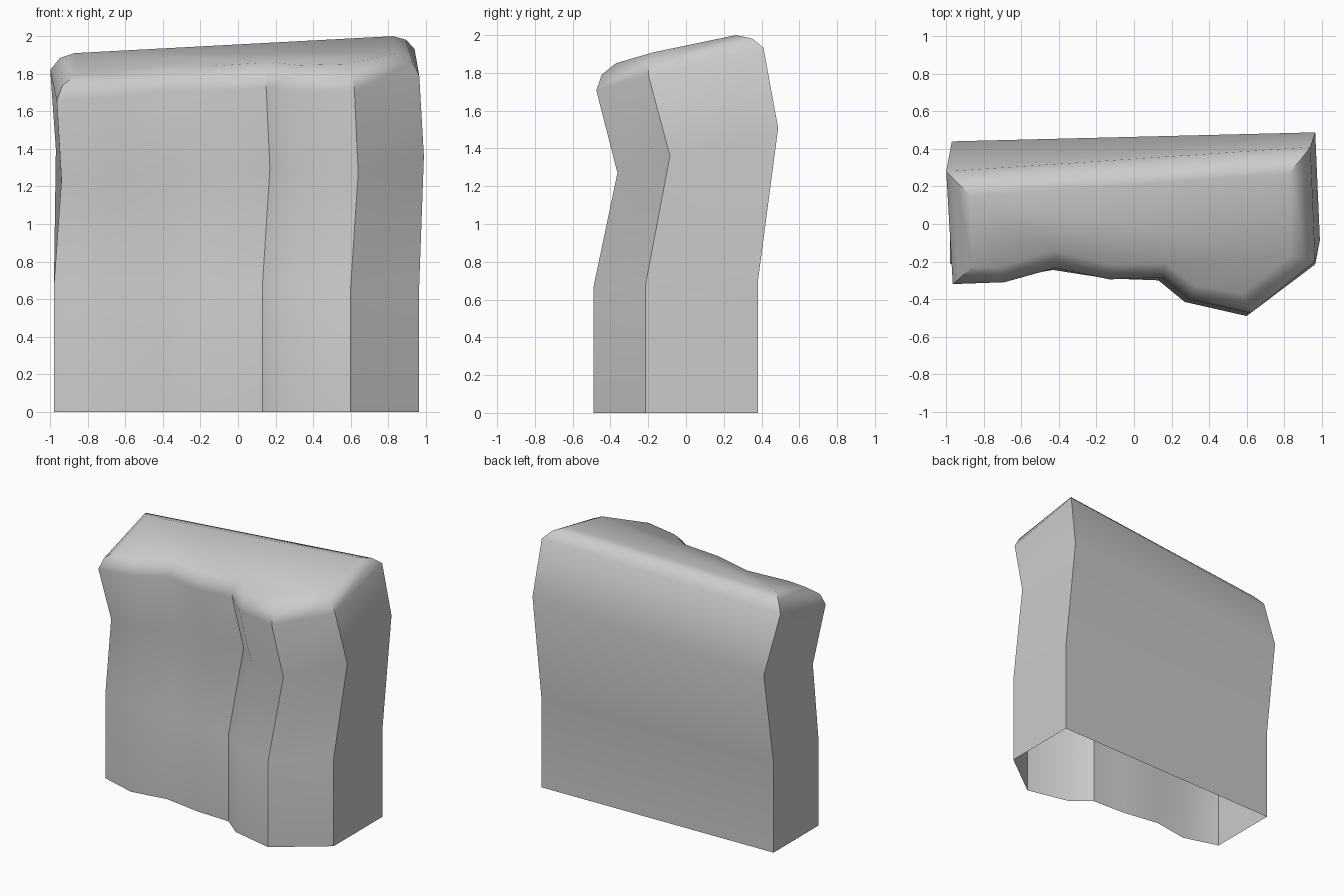
import bpy, bmesh

if "Cube" in bpy.data.objects:
    bpy.data.objects.remove(bpy.data.objects["Cube"])

# Plan outline, counter-clockwise from the front left corner (x, y)
base = [(-0.98, -0.21), (-0.71, -0.29), (-0.43, -0.245), (-0.14, -0.29), (0.13, -0.30),
        (0.27, -0.415), (0.60, -0.49), (0.965, -0.215), (0.965, 0.38), (-0.98, 0.335)]
# Sideways shift of the outline at the waist (dx, dy)
waist_shift = [(0.04, 0.01), (0.04, 0.06), (0.04, 0.09), (0.04, 0.11), (0.04, 0.125),
               (0.04, 0.13), (0.04, 0.127), (0.025, 0.13), (0.0, 0.108), (0.01, 0.105)]
# Outer rim and inner top edge of the rounded cap
rim = [(-0.965, -0.32), (-0.69, -0.31), (-0.42, -0.235), (-0.13, -0.295), (0.15, -0.285),
       (0.29, -0.40), (0.62, -0.475), (0.965, -0.20), (0.94, 0.41), (-1.0, 0.28)]
top = [(-0.86, -0.23), (-0.72, -0.23), (-0.42, -0.14), (-0.13, -0.215), (0.17, -0.21),
       (0.33, -0.33), (0.575, -0.37), (0.835, -0.17), (0.825, 0.265), (-0.87, 0.15)]


def tilted(points, height, slope_x, slope_y):
    """Lay a plan outline on a sloping plane."""
    return [(x, y, height + slope_x * x + slope_y * y) for x, y in points]


waist = [(x + dx, y + dy) for (x, y), (dx, dy) in zip(base, waist_shift)]
rim3 = tilted(rim, 1.785, 0.055, 0.235)
top3 = tilted(top, 1.895, 0.06, 0.21)
rim3[9] = (*rim[9], 1.82)
top3[9] = (*top[9], 1.91)

# Middle of the rounded cap bulges outward
mid3 = []
for i, (r, t) in enumerate(zip(rim3, top3)):
    side, up = (0.40, 0.72) if i >= 8 else (0.28, 0.58)
    mid3.append((r[0] + (t[0] - r[0]) * side, r[1] + (t[1] - r[1]) * side,
                 r[2] + (t[2] - r[2]) * up))

levels = [tilted(base, 0, 0, 0), tilted(base, 0.68, 0, 0.03),
          tilted(waist, 1.333, 0.05, 0.26), rim3, mid3, top3]

# Rock slab: loft through the levels, closed on top, open below
bm = bmesh.new()
loops = [[bm.verts.new(p) for p in level] for level in levels]
n = len(base)
for low, high in zip(loops, loops[1:]):
    for i in range(n):
        j = (i + 1) % n
        bm.faces.new((low[i], low[j], high[j], high[i]))
bm.faces.new(loops[-1])
mesh = bpy.data.meshes.new("rock_slab")
bm.to_mesh(mesh)
bm.free()
slab = bpy.data.objects.new("rock_slab", mesh)
bpy.context.collection.objects.link(slab)

# Smooth faces with hard corners
bpy.context.view_layer.objects.active = slab
slab.select_set(True)
bpy.ops.object.shade_smooth_by_angle(angle=0.62)
